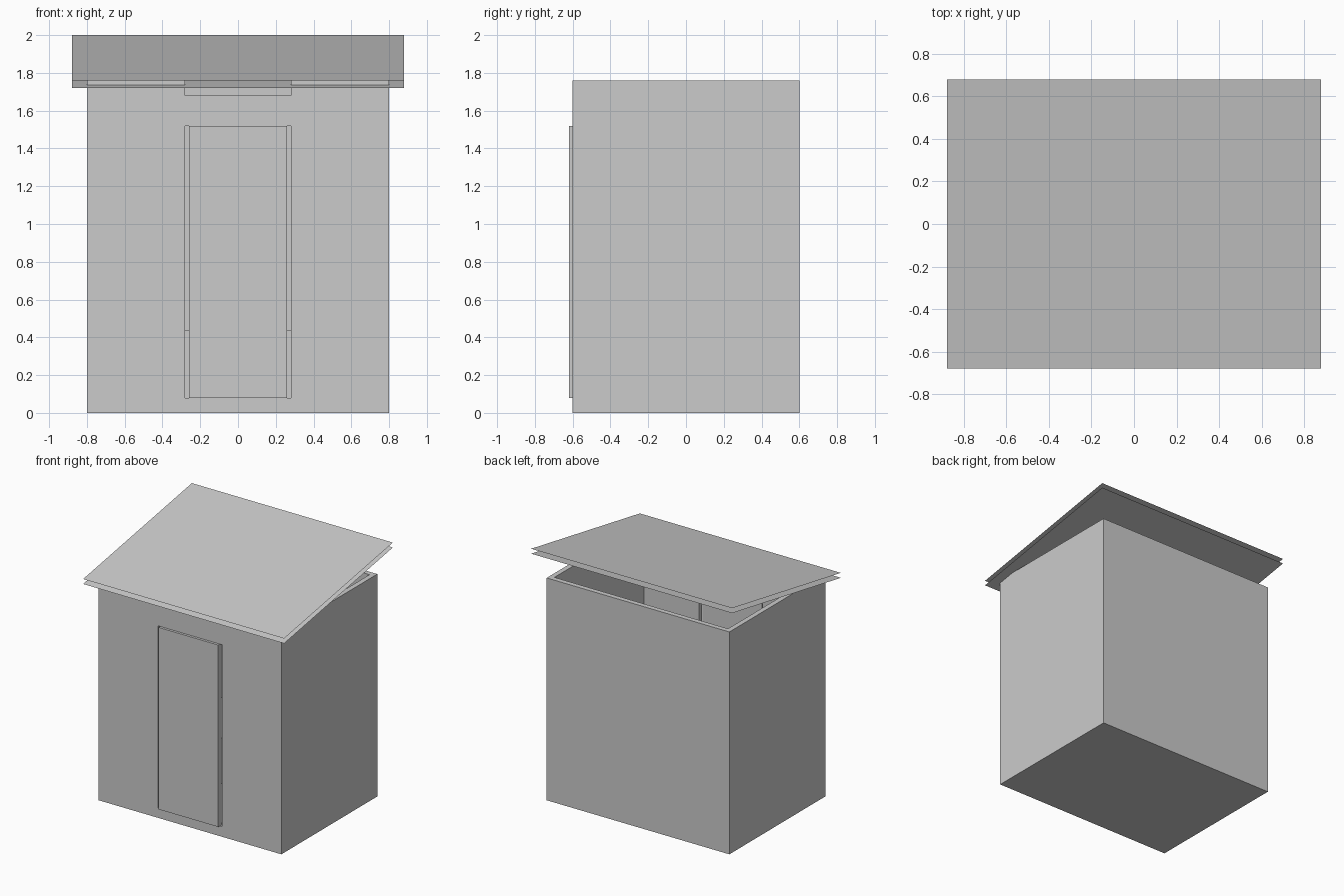
import bpy
import math

if "Cube" in bpy.data.objects:
    bpy.data.objects.remove(bpy.data.objects["Cube"])

T = 0.04             # wall thickness
W, D = 0.80, 0.60    # half width and half depth of the hut
FLOOR, TOP = 0.08, 1.76


def make(name, verts, faces):
    mesh = bpy.data.meshes.new(name)
    mesh.from_pydata(verts, [], faces)
    obj = bpy.data.objects.new(name, mesh)
    bpy.context.collection.objects.link(obj)
    return obj


def box(name, x, y, z):
    """Box from (min, max) ranges."""
    verts = [(a, b, c) for a in x for b in y for c in z]
    faces = [(0, 1, 3, 2), (4, 6, 7, 5), (0, 4, 5, 1),
             (2, 3, 7, 6), (0, 2, 6, 4), (1, 5, 7, 3)]
    return make(name, verts, faces)


# Floor slab and back wall
box("floor", (-W, W), (-D, D), (0, FLOOR))
box("back_wall", (-W + T, W - T), (D - T, D), (FLOOR, TOP))

# Side walls and the front panels either side of the doorway
for side, s in (("left", -1), ("right", 1)):
    box(side + "_wall", sorted((s * (W - T), s * W)), (-D, D), (FLOOR, TOP))
    box("front_panel_" + side, sorted((s * 0.28, s * (W - T))),
        (-D, -D + T), (FLOOR, TOP))

# Lintel stops short of the roof; door stands slightly proud, with side gaps
box("lintel", (-0.28, 0.28), (-D, -D + T), (1.52, 1.68))
box("door", (-0.26, 0.26), (-D - 0.02, -D + 0.02), (FLOOR, 1.52))

# Bench across the back of the interior
box("bench", (-W + T, W - T), (0.0, D - T), (FLOOR, 0.44))

# Roof: two parallel open sheets sloping down to the front
rise = 1.36 * math.tan(math.radians(10))
for name, back in (("roof_top_sheet", 2.0), ("roof_under_sheet", 1.961)):
    make(name, [(-0.88, -0.68, back - rise), (0.88, -0.68, back - rise),
                (0.88, 0.68, back), (-0.88, 0.68, back)], [(0, 1, 2, 3)])
